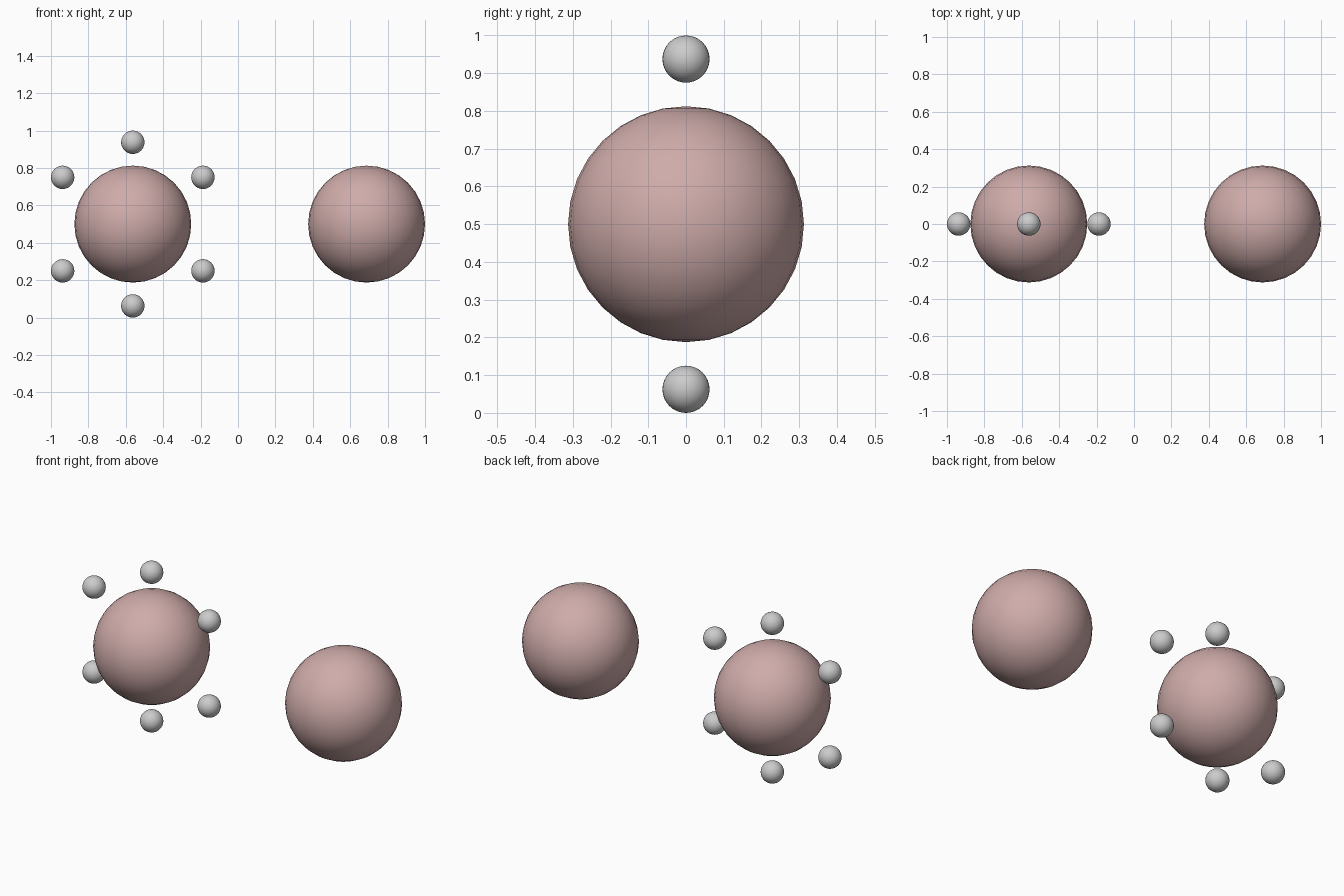
import bpy

if "Cube" in bpy.data.objects:
    bpy.data.objects.remove(bpy.data.objects["Cube"])

pink = bpy.data.materials.new("pink")
pink.diffuse_color = (0.62, 0.41, 0.40, 1)
pink.use_nodes = True
pink.node_tree.nodes["Principled BSDF"].inputs["Base Color"].default_value = pink.diffuse_color


def ball(name, x, z, radius, material=None):
    bpy.ops.mesh.primitive_uv_sphere_add(segments=32, ring_count=16,
                                         radius=radius, location=(x, 0, z))
    obj = bpy.context.object
    obj.name = name
    bpy.ops.object.shade_smooth()
    if material:
        obj.data.materials.append(material)
    return obj


CX, CZ = -0.5625, 0.5

# Two large spheres
ball("large_sphere_left", CX, CZ, 0.3125, pink)
ball("large_sphere_right", 0.6875, CZ, 0.3125, pink)

# Six small spheres circling the left one in the front plane
offsets = [(0, 0.4375), (0.375, 0.25), (0.375, -0.25),
           (0, -0.4375), (-0.375, -0.25), (-0.375, 0.25)]
for i, (dx, dz) in enumerate(offsets):
    ball(f"small_sphere_{i + 1}", CX + dx, CZ + dz, 0.0625)
